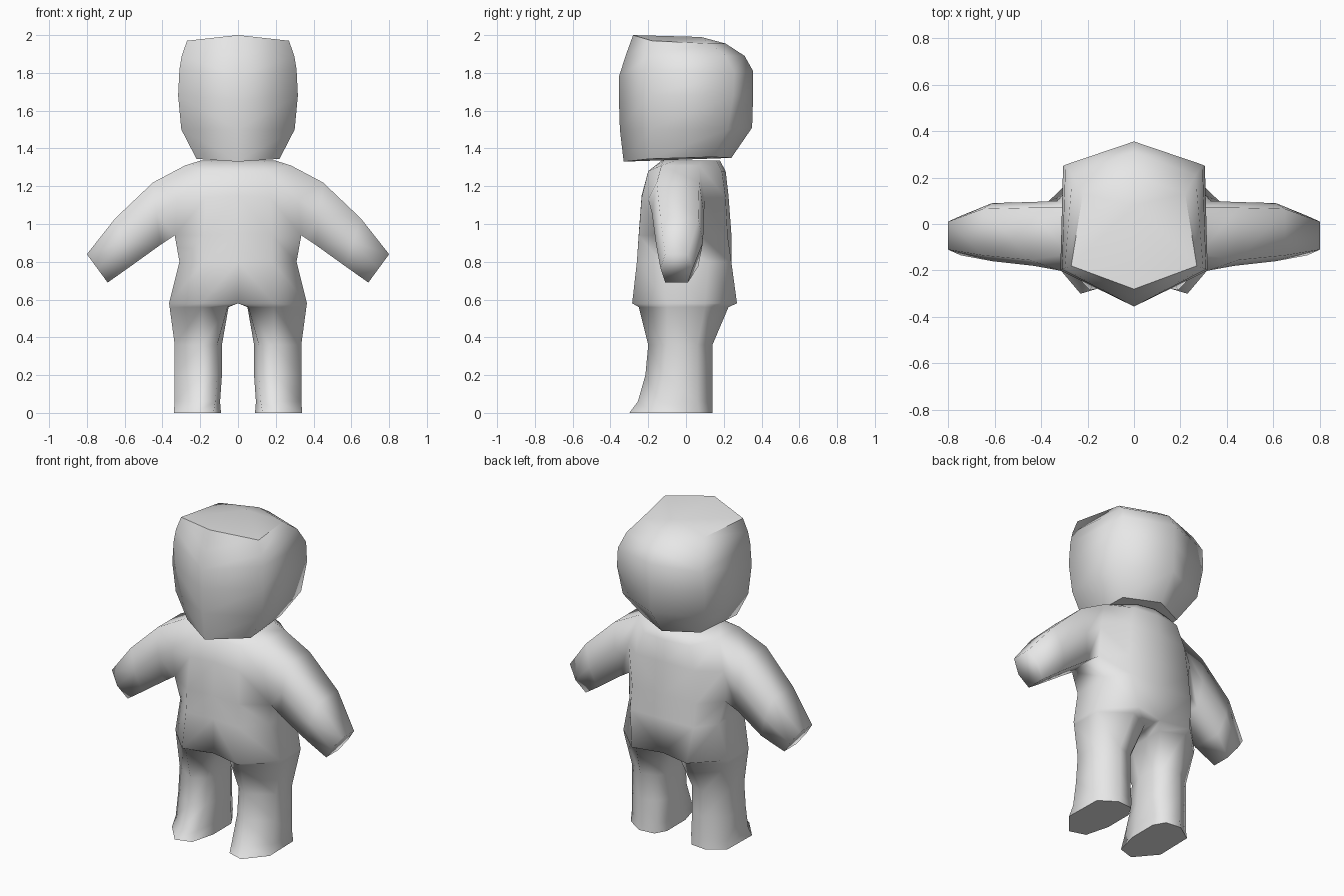
import bpy, bmesh

cube = bpy.data.objects.get("Cube")
if cube:
    bpy.data.objects.remove(cube, do_unlink=True)

GREY = (0.8, 0.8, 0.8, 1.0)
mat = bpy.data.materials.new("light grey")
mat.use_nodes = True
mat.diffuse_color = GREY
mat.node_tree.nodes["Principled BSDF"].inputs["Base Color"].default_value = GREY


def ring(bm, pts):
    return [bm.verts.new(p) for p in pts]


def flat(bm, pts, z):
    return ring(bm, [(x, y, z) for x, y in pts])


def bridge(bm, a, b, closed=True):
    """Join two rings with quads."""
    n = len(a)
    for i in range(n if closed else n - 1):
        j = (i + 1) % n
        bm.faces.new((a[i], a[j], b[j], b[i]))


def finish(bm, name):
    """Turn the +x half into a smooth, mirrored object."""
    me = bpy.data.meshes.new(name)
    # outward normals come from the closed, mirrored surface
    half = bm.verts[:] + bm.edges[:] + bm.faces[:]
    bmesh.ops.mirror(bm, geom=half, axis='X', merge_dist=0.0005)
    bmesh.ops.remove_doubles(bm, verts=bm.verts[:], dist=0.0005)
    bmesh.ops.recalc_face_normals(bm, faces=bm.faces[:])
    bm.to_mesh(me)
    bm.free()
    me.materials.append(mat)
    ob = bpy.data.objects.new(name, me)
    bpy.context.collection.objects.link(ob)
    return ob


# ---------------------------------------------------------------- body
bm = bmesh.new()

# torso half rings from neck to hips: front, front corner, side x2, back corner, back
torso = [ring(bm, r) for r in (
    [(0, -.13, 1.335), (.1, -.12, 1.335), (.2, -.06, 1.335),
     (.2, .08, 1.335), (.1, .16, 1.335), (0, .18, 1.335)],
    [(0, -.2, 1.28), (.15, -.2, 1.28), (.28, -.13, 1.31),
     (.28, .07, 1.31), (.16, .19, 1.28), (0, .21, 1.28)],
    [(0, -.235, 1.15), (.17, -.235, 1.14), (.32, -.2, 1.13),
     (.33, .1, 1.13), (.2, .21, 1.14), (0, .225, 1.15)],
    [(0, -.25, .95), (.18, -.25, .94), (.335, -.15, .94),
     (.335, .09, .94), (.22, .22, .94), (0, .24, .95)],
    [(0, -.245, .8), (.18, -.26, .8), (.31, -.13, .8),
     (.31, .12, .8), (.22, .24, .8), (0, .24, .8)],
    [(0, -.24, .58), (.19, -.285, .58), (.365, -.1, .58),
     (.365, .1, .58), (.19, .27, .58), (0, .23, .58)],
)]
for k in range(5):
    for i in range(5):
        if i == 2 and k in (1, 2):
            continue  # opening for the arm
        a, b = torso[k], torso[k + 1]
        bm.faces.new((a[i], a[i + 1], b[i + 1], b[i]))

# neck cap, two quads per half
t = torso[0]
bm.faces.new((t[0], t[1], t[4], t[5]))
bm.faces.new((t[1], t[2], t[3], t[4]))


# arm: six-sided sections growing out of the shoulder opening
def arm_section(ux, uz, lx, lz, yf, yb):
    mx, mz, d = (ux + lx) / 2, (uz + lz) / 2, .025
    return ring(bm, [(ux, yf + d, uz), (ux, yb - d, uz), (mx, yb, mz),
                     (lx, yb - d, lz), (lx, yf + d, lz), (mx, yf, mz)])


prev = [torso[1][2], torso[1][3], torso[2][3],
        torso[3][3], torso[3][2], torso[2][2]]
for sec in ((.45, 1.22, .41, .89, -.18, .095),
            (.65, 1.03, .57, .775, -.16, .09),
            (.80, .84, .69, .69, -.135, .035)):
    cur = arm_section(*sec)
    bridge(bm, prev, cur)
    prev = cur
bm.faces.new(prev)

# leg: eight-sided rings from the hip opening down to the sole
crotch = ring(bm, [(0, .08, .58), (0, -.1, .58)])
prev = torso[5] + crotch
shin = [(.11, -.15), (.19, -.2), (.335, -.1), (.335, .06),
        (.22, .14), (.12, .11), (.085, .05), (.085, -.06)]
for z, pts in (
    (.56, [(.055, -.18), (.19, -.25), (.362, -.1), (.362, .1),
           (.19, .225), (.055, .16), (.05, .06), (.05, -.08)]),
    (.36, shin),
    (.20, [(x, y - .015 if y < 0 else y) for x, y in shin]),
    (.06, [(.12, -.23), (.21, -.255), (.335, -.14), (.335, .06),
           (.22, .14), (.12, .12), (.095, .06), (.095, -.1)]),
    (0, [(.13, -.27), (.23, -.30), (.34, -.17), (.335, .07),
         (.23, .14), (.13, .13), (.09, .06), (.09, -.12)]),
):
    cur = flat(bm, pts, z)
    bridge(bm, prev, cur)
    prev = cur
sole = bm.faces.new(prev)

for f in bm.faces:
    f.smooth = True
sole.smooth = False
finish(bm, "body")

# ---------------------------------------------------------------- head
bm = bmesh.new()

# half rings from chin to crown: front ridge, front corner, back corner, back ridge
head = [ring(bm, r) for r in (
    [(0, -.33, 1.33), (.22, -.19, 1.345), (.2, .14, 1.355), (0, .24, 1.35)],
    [(0, -.35, 1.5), (.3, -.19, 1.5), (.285, .22, 1.5), (0, .35, 1.51)],
    [(0, -.355, 1.66), (.317, -.2, 1.68), (.305, .25, 1.68), (0, .355, 1.67)],
    [(0, -.355, 1.78), (.31, -.195, 1.82), (.295, .255, 1.8), (0, .355, 1.81)],
    [(0, -.32, 1.89), (.298, -.19, 1.89), (.265, .21, 1.89), (0, .31, 1.89)],
    [(0, -.28, 2.0), (.27, -.18, 1.97), (.22, .13, 1.955), (0, .21, 1.955)],
)]
for a, b in zip(head, head[1:]):
    bridge(bm, a, b, closed=False)
chin = bm.faces.new(head[0])

# crown fan
pole = bm.verts.new((0, .08, 1.99))
top = head[-1]
for a, b in zip(top, top[1:]):
    bm.faces.new((a, b, pole))

for f in bm.faces:
    f.smooth = True
chin.smooth = False
# crisp rim along the front and sides of the crown
for a, b in ((top[0], top[1]), (top[1], top[2])):
    bm.edges.get((a, b)).smooth = False
finish(bm, "head")
